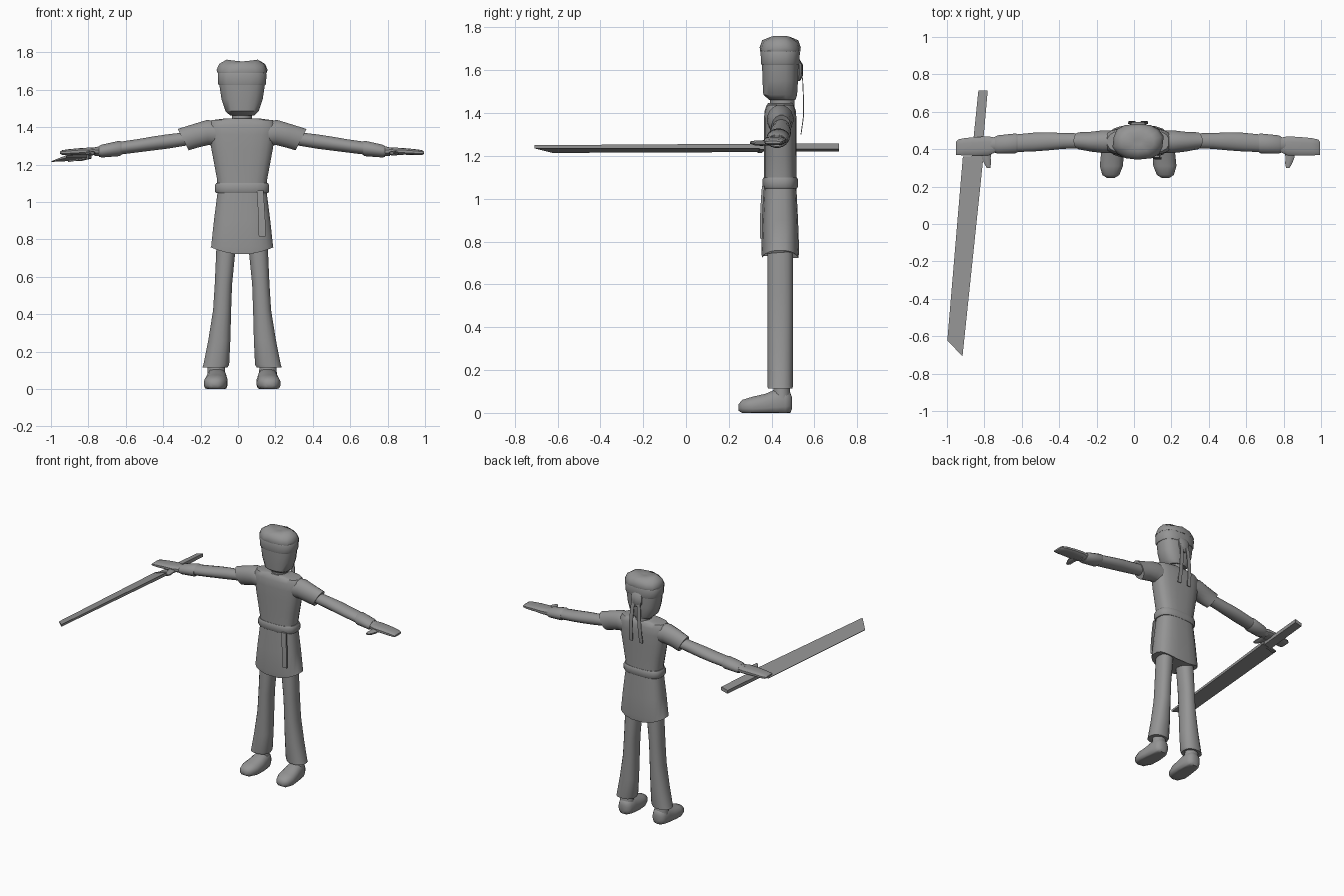
import bpy, bmesh, math
from mathutils import Vector

CX, CY = 0.022, 0.44          # body centre line
grey = bpy.data.materials.new("plain grey")
grey.diffuse_color = (0.3, 0.3, 0.3, 1)


def finish(name, bm, angle=40):
    bmesh.ops.recalc_face_normals(bm, faces=bm.faces)
    me = bpy.data.meshes.new(name)
    bm.to_mesh(me)
    bm.free()
    ob = bpy.data.objects.new(name, me)
    bpy.context.collection.objects.link(ob)
    me.materials.append(grey)
    bpy.ops.object.select_all(action='DESELECT')
    bpy.context.view_layer.objects.active = ob
    ob.select_set(True)
    bpy.ops.object.shade_smooth_by_angle(angle=math.radians(angle))
    return ob


def loft(name, rings, axis='z', n=16, power=1.0, shape=None, angle=40):
    """Skin rings (x, y, z, half_u, half_v[, lean]) along an axis; power < 1 is boxier."""
    u, v = {'z': ((1, 0, 0), (0, 1, 0)), 'x': ((0, 1, 0), (0, 0, 1)),
            'y': ((1, 0, 0), (0, 0, 1))}[axis]
    u, v = Vector(u), Vector(v)
    bm = bmesh.new()
    loops = []
    for i, r in enumerate(rings):
        lean = Vector((r[5], 0, 0)) if len(r) > 5 else Vector()
        loop = []
        for k in range(n):
            t = 2 * math.pi * (k + 0.5) / n
            c, s = math.cos(t), math.sin(t)
            c = math.copysign(abs(c) ** power, c)
            s = math.copysign(abs(s) ** power, s)
            p = Vector(r[:3]) + u * c * r[3] + v * s * r[4] + lean * s
            if shape:
                p = shape(i, t, p)
            loop.append(bm.verts.new(p))
        loops.append(loop)
    for a, b in zip(loops, loops[1:]):
        for k in range(n):
            bm.faces.new((a[k], a[(k + 1) % n], b[(k + 1) % n], b[k]))
    bm.faces.new(loops[0])
    bm.faces.new(loops[-1])
    return finish(name, bm, angle)


def prism(name, bottom, top):
    """Solid between two matching outlines."""
    bm = bmesh.new()
    a = [bm.verts.new(p) for p in bottom]
    b = [bm.verts.new(p) for p in top]
    bm.faces.new(a)
    bm.faces.new(b)
    for k in range(len(a)):
        j = (k + 1) % len(a)
        bm.faces.new((a[k], a[j], b[j], b[k]))
    return finish(name, bm, 20)


def strip(name, path, half, thick):
    """Thin ribbon hanging along a path."""
    bm = bmesh.new()
    rows = [[bm.verts.new((x + dx, y + dy, z)) for dx, dy in
             ((-half, 0), (half, 0), (half, thick), (-half, thick))] for x, y, z in path]
    for a, b in zip(rows, rows[1:]):
        for k in range(4):
            bm.faces.new((a[k], a[(k + 1) % 4], b[(k + 1) % 4], b[k]))
    bm.faces.new(rows[0])
    bm.faces.new(rows[-1])
    return finish(name, bm)


def col(z, a, b, y=CY):
    return (CX, y, z, a, b)


# Head, headband and lumpy hair
loft("neck", [col(1.40, .056, .058, .45), col(1.50, .053, .058, .45)])
loft("head", [col(1.462, .065, .062, .45), col(1.485, .09, .08, .44), col(1.55, .112, .084),
              col(1.63, .124, .086), col(1.70, .126, .086)], power=.75)
loft("headband", [col(1.625, .126, .089), col(1.632, .130, .091), col(1.685, .132, .093),
                  col(1.692, .128, .09)], power=.75)


def lumps(i, t, p):
    if i in (1, 2):
        p.z += .007 * math.cos(4 * t)
        p.x += .004 * math.sin(5 * t)
    if i == 3:
        p.z += .010 * abs(math.cos(t)) - .004
    return p


loft("hair", [col(1.688, .132, .094), col(1.70, .136, .096), col(1.733, .122, .084),
              col(1.755, .085, .05), col(1.75, .02, .015)], n=14, power=.8, shape=lumps, angle=50)

# Headband knot and tails
loft("headband_knot", [(CX, .525, 1.55, .018, .008), (CX, .533, 1.575, .04, .013),
                       (CX, .533, 1.625, .045, .013), (CX, .525, 1.65, .03, .006)], n=10)
for side, s in (("left", 1), ("right", -1)):
    strip(side + "_headband_tail",
          [(CX + s * dx, y, z) for dx, y, z in
           ((.015, .535, 1.61), (.026, .543, 1.55), (.032, .547, 1.46),
            (.037, .546, 1.38), (.04, .535, 1.30))], .014, .004)

# Tunic, belt and skirt
loft("tunic", [col(1.05, .132, .076), col(1.12, .135, .076), col(1.20, .15, .076),
               col(1.28, .165, .077), col(1.36, .178, .077), col(1.41, .185, .074),
               col(1.437, .165, .064), col(1.447, .085, .056)], n=20, power=.7)
loft("belt", [col(1.047, .140, .078), col(1.055, .146, .083), col(1.09, .146, .083),
              col(1.10, .140, .078)], n=20, power=.7)


def hem(i, t, p):
    if i == 0:
        p.z += .038 * min(1, abs(p.x - CX) / .168) ** 2
    return p


loft("skirt", [col(.72, .170, .086), col(.76, .167, .089), col(.90, .152, .084),
               col(1.055, .132, .076)], n=20, power=.7, shape=hem)
strip("belt_tie", [(.118, .355, 1.06), (.122, .350, 1.0), (.128, .345, .90),
                   (.129, .345, .815)], .018, .012)

# Limbs, mirrored about the body centre line
for side, s in (("left", 1), ("right", -1)):
    def X(d):
        return CX + s * d

    loft(side + "_sleeve", [(X(.13), CY, 1.365, .06, .07), (X(.185), CY, 1.371, .062, .068, s * .005),
                            (X(.25), CY, 1.353, .054, .063, s * .015),
                            (X(.315), CY + .005, 1.333, .046, .058, s * .03)], 'x')
    loft(side + "_arm", [(X(.28), .445, 1.34, .04, .036), (X(.40), .444, 1.323, .043, .039),
                         (X(.48), .442, 1.312, .049, .038), (X(.56), .438, 1.30, .051, .036),
                         (X(.65), .432, 1.288, .048, .035), (X(.79), .424, 1.268, .038, .024)], 'x')
    loft(side + "_cuff", [(X(.645), .432, 1.287, .05, .036), (X(.655), .431, 1.286, .054, .042),
                          (X(.75), .425, 1.272, .05, .035), (X(.765), .424, 1.27, .044, .029)], 'x')
    loft(side + "_hand", [(X(.75), .424, 1.27, .036, .022), (X(.80), .418, 1.271, .052, .021),
                          (X(.87), .415, 1.270, .051, .018), (X(.93), .413, 1.266, .047, .016),
                          (X(.962), .41, 1.264, .043, .013), (X(.973), .405, 1.263, .036, .006)],
         'x', n=12, power=.7)
    loft(side + "_thumb", [(X(.81), .39, 1.262, .03, .013), (X(.812), .355, 1.26, .025, .013),
                           (X(.805), .325, 1.26, .02, .012), (X(.80), .30, 1.262, .01, .006)],
         'y', n=10)
    loft(side + "_leg", [(X(.145), CY, .115, .068, .059), (X(.138), CY, .13, .070, .060),
                         (X(.122), CY, .26, .060, .060), (X(.107), CY, .42, .049, .060),
                         (X(.10), CY, .56, .047, .060), (X(.087), CY, .74, .052, .060),
                         (X(.082), CY, .85, .05, .058)], power=.85)
    loft(side + "_ankle", [(X(.138), .447, .06, .05, .045), (X(.138), .446, .14, .045, .036)])

    def sole(i, t, p):
        p.z = max(p.z, 0)
        return p

    loft(side + "_foot", [(X(.146), .246, .025, .02, .016), (X(.146), .262, .028, .046, .033),
                          (X(.143), .31, .03, .063, .046), (X(.138), .37, .035, .062, .055),
                          (X(.136), .42, .043, .056, .068), (X(.136), .465, .045, .052, .065),
                          (X(.136), .487, .045, .04, .05), (X(.136), .496, .045, .018, .025)],
         'y', power=.85, shape=sole, angle=60)

# Sword with a tilted wedge blade, small guard and long grip
prism("sword_blade",
      [(-.915, .36, 1.218), (-.805, .36, 1.235), (-.917, -.708, 1.235), (-.998, -.622, 1.214)],
      [(-.915, .36, 1.222), (-.805, .36, 1.257), (-.917, -.708, 1.250), (-.998, -.622, 1.218)])
prism("sword_guard",
      [(-.908, .335, 1.213), (-.800, .345, 1.231), (-.798, .365, 1.231), (-.906, .355, 1.213)],
      [(-.908, .335, 1.228), (-.800, .345, 1.260), (-.798, .365, 1.260), (-.906, .355, 1.228)])
prism("sword_grip",
      [(-.870, .34, 1.220), (-.815, .34, 1.232), (-.782, .714, 1.232), (-.832, .714, 1.220)],
      [(-.870, .34, 1.244), (-.815, .34, 1.257), (-.782, .714, 1.257), (-.832, .714, 1.244)])
